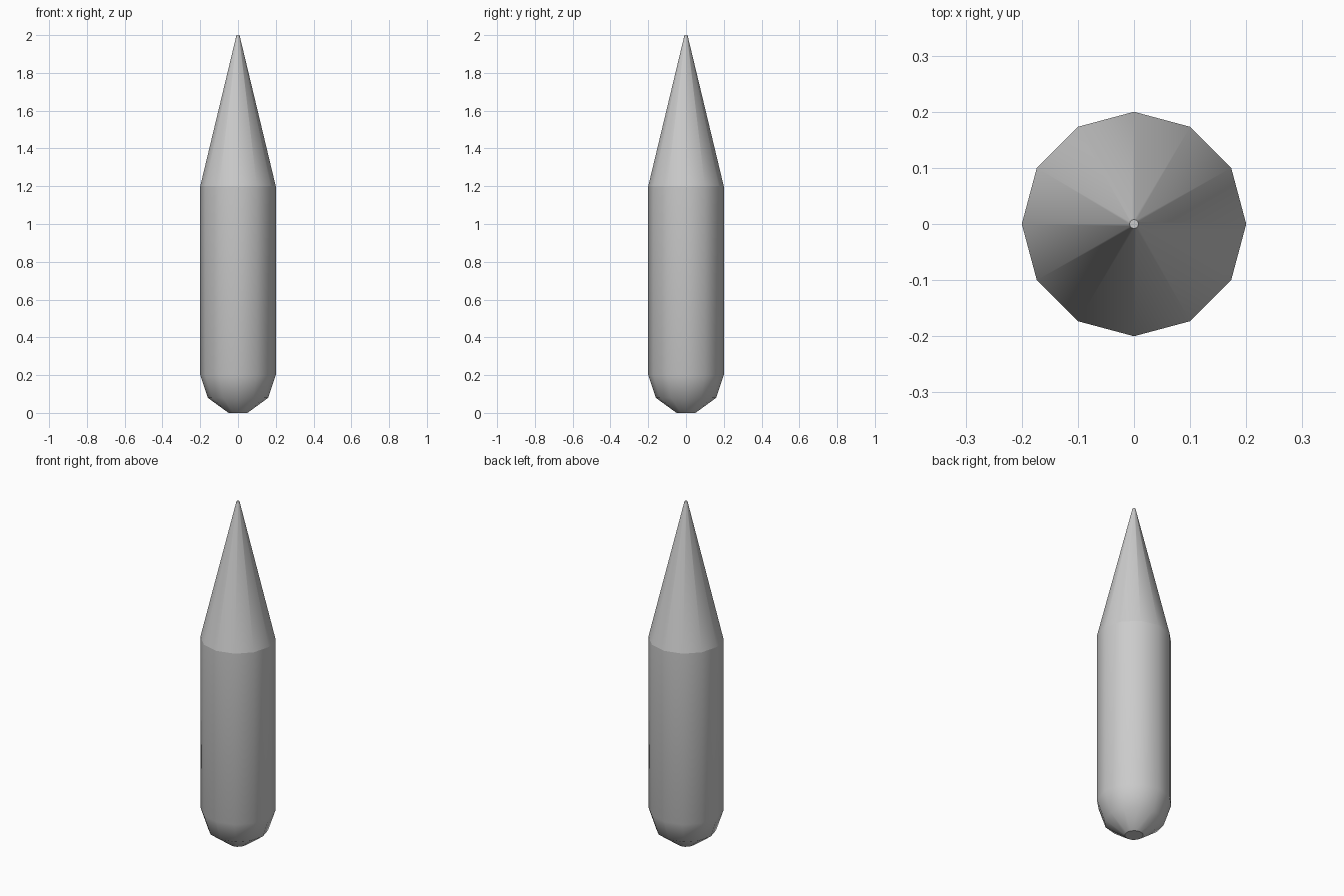
import bpy, bmesh
from math import cos, sin, pi, radians

if "Cube" in bpy.data.objects:
    bpy.data.objects.remove(bpy.data.objects["Cube"])

SIDES = 12


def lathe(name, profile, cap_bottom=False, cap_top=False):
    """Revolve (radius, height) points into a twelve-sided shell."""
    bm = bmesh.new()
    rings = [[bm.verts.new((r * cos(2 * pi * i / SIDES), r * sin(2 * pi * i / SIDES), z))
              for i in range(SIDES)] for r, z in profile]
    for low, high in zip(rings, rings[1:]):
        for i in range(SIDES):
            j = (i + 1) % SIDES
            bm.faces.new((low[i], low[j], high[j], high[i])).smooth = True
    # Flat end caps with crisp rims
    caps = []
    if cap_bottom:
        caps.append(bm.faces.new(rings[0][::-1]))
    if cap_top:
        caps.append(bm.faces.new(rings[-1]))
    for cap in caps:
        for edge in cap.edges:
            edge.smooth = False
    mesh = bpy.data.meshes.new(name)
    bm.to_mesh(mesh)
    bm.free()
    obj = bpy.data.objects.new(name, mesh)
    bpy.context.collection.objects.link(obj)
    return obj


# Straight shaft with a rounded lower end
lathe("shaft", [(0.05, 0), (0.16, 0.08), (0.2, 0.2), (0.2, 1.2)], cap_bottom=True)

# Long tapered point, separate so the shoulder stays sharp
lathe("point", [(0.2, 1.2), (0.008, 2.0)], cap_top=True)
